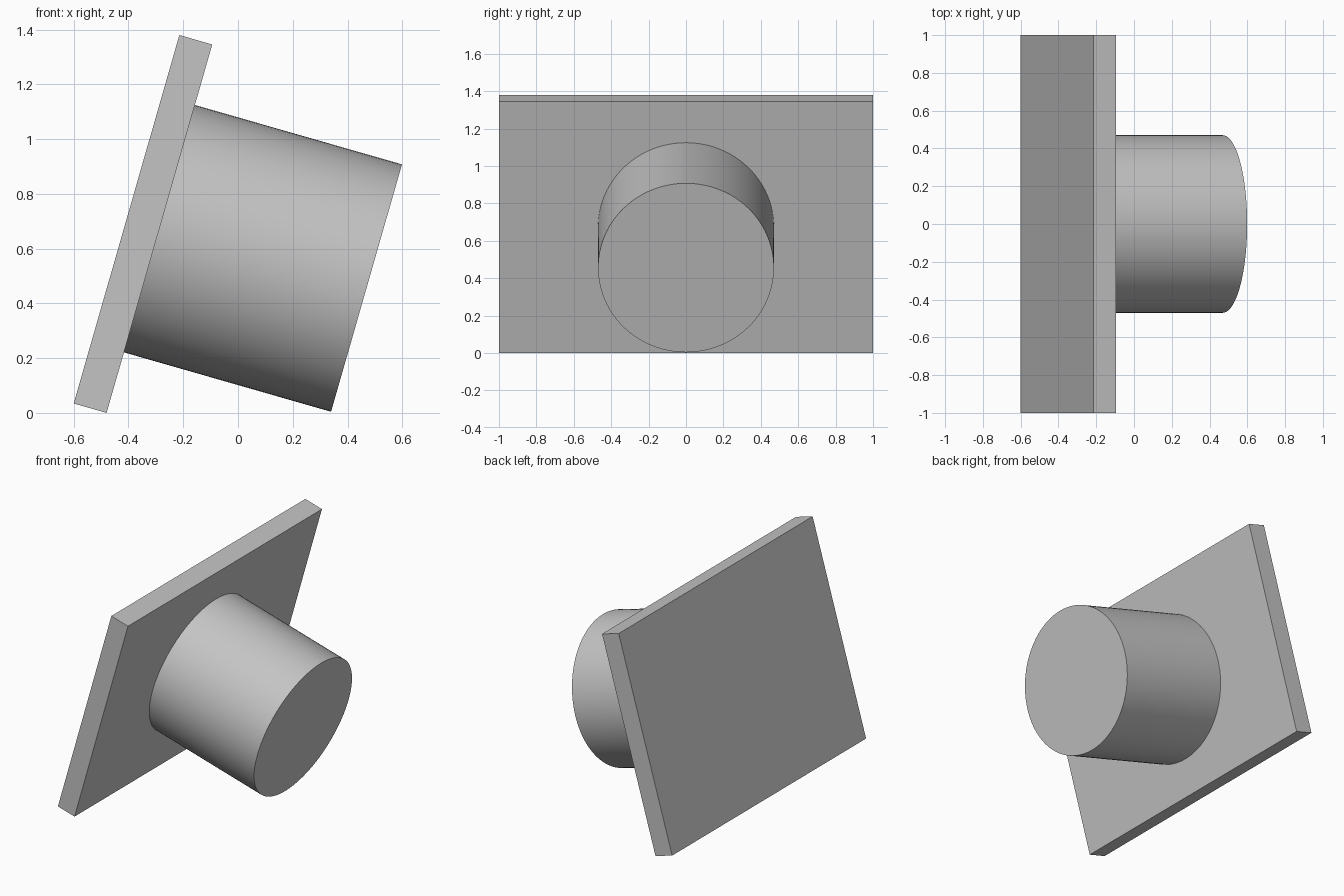
import bpy
import math
from mathutils import Matrix, Vector

cube = bpy.data.objects.get("Cube")
if cube:
    bpy.data.objects.remove(cube, do_unlink=True)

TILT = math.radians(16)
WIDTH, HEIGHT, THICK = 2.0, 1.4, 0.125
RADIUS, LENGTH = 0.47, 0.787

grey = bpy.data.materials.new("light grey")
grey.use_nodes = True
colour = (0.55, 0.55, 0.55, 1)
grey.diffuse_color = colour
grey.node_tree.nodes["Principled BSDF"].inputs["Base Color"].default_value = colour

# Tilted frame: origin at the middle of the plate's inner face, local x along the drum
tilt = Matrix.Rotation(TILT, 4, "Y")
inner_face = Vector((-0.48, 0, 0)) + tilt @ Vector((0, 0, HEIGHT / 2))
frame = Matrix.Translation(inner_face) @ tilt


def finish(name, local):
    obj = bpy.context.object
    obj.name = name
    obj.data.transform(local)
    obj.matrix_world = frame
    obj.data.materials.append(grey)
    return obj


# Rectangular backing plate
bpy.ops.mesh.primitive_cube_add(size=1)
finish("backing_plate", Matrix.Translation((-THICK / 2, 0, 0))
       @ Matrix.Diagonal((THICK, WIDTH, HEIGHT, 1)))

# Round drum standing on the plate
bpy.ops.mesh.primitive_cylinder_add(vertices=96, radius=RADIUS, depth=LENGTH)
finish("drum", Matrix.Translation((LENGTH / 2, 0, 0))
       @ Matrix.Rotation(math.pi / 2, 4, "Y"))
bpy.ops.object.shade_smooth_by_angle(angle=math.radians(30))
